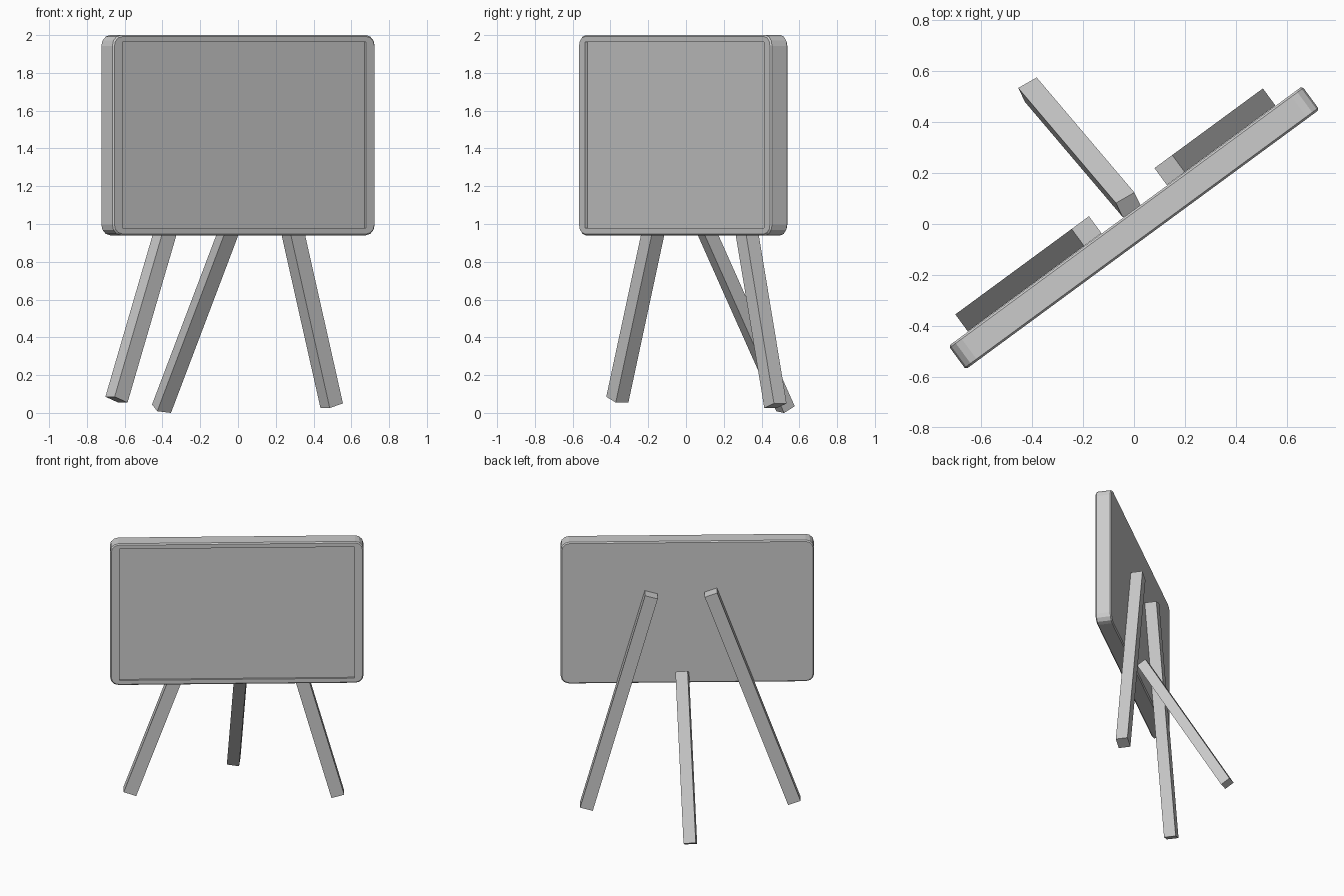
import bpy, bmesh, math
from mathutils import Matrix, Vector

if "Cube" in bpy.data.objects:
    bpy.data.objects.remove(bpy.data.objects["Cube"])

ANG = math.radians(36.3)
PLACE = Matrix.Translation((0.0, -0.015, 0)) @ Matrix.Rotation(ANG, 4, 'Z')
L, T, Z0, Z1 = 1.724, 0.114, 0.94, 2.0    # board length, thickness, bottom, top


def box(name, size, matrix, corner=0, edge=0):
    bm = bmesh.new()
    bmesh.ops.create_cube(bm, size=1, matrix=Matrix.Diagonal((*size, 1)))
    if corner:   # round the four outline corners
        es = [e for e in bm.edges
              if abs((e.verts[0].co - e.verts[1].co).normalized().y) > 0.9]
        bmesh.ops.bevel(bm, geom=es, offset=corner, segments=3, profile=0.5,
                        affect='EDGES')
    if edge:     # soften front and back rims
        es = [e for e in bm.edges
              if abs(e.verts[0].co.y - e.verts[1].co.y) < 1e-5]
        bmesh.ops.bevel(bm, geom=es, offset=edge, segments=1, affect='EDGES')
    bmesh.ops.transform(bm, matrix=matrix, verts=bm.verts)
    bmesh.ops.recalc_face_normals(bm, faces=bm.faces)
    me = bpy.data.meshes.new(name)
    bm.to_mesh(me)
    bm.free()
    ob = bpy.data.objects.new(name, me)
    bpy.context.collection.objects.link(ob)
    return ob


def beam(name, bottom, top, side, w, d):
    """Square-cut bar between two points, width along side."""
    a, b = Vector(bottom), Vector(top)
    z = (b - a).normalized()
    x = Vector(side)
    x = (x - z * x.dot(z)).normalized()
    y = z.cross(x)
    m = Matrix((x, y, z)).transposed().to_4x4()
    return box(name, (w, d, (b - a).length),
               Matrix.Translation((a + b) / 2) @ m)


# Board with a shallow recessed front panel
board = box("board", (L, T, Z1 - Z0),
            PLACE @ Matrix.Translation((0, 0, (Z0 + Z1) / 2)), 0.058, 0.008)
cutter = box("panel_cutter", (1.6, 0.1, 0.985),
             PLACE @ Matrix.Translation((0, -T / 2 - 0.05 + 0.016, 1.47)))
cutter.hide_render = True
cut = board.modifiers.new("recess", 'BOOLEAN')
cut.operation = 'DIFFERENCE'
cut.solver = 'EXACT'
cut.object = cutter
bpy.context.view_layer.objects.active = board
board.select_set(True)
bpy.ops.object.modifier_apply(modifier="recess")
bpy.data.objects.remove(cutter)

# Two splayed legs lying flat against the back of the board
u = PLACE.to_3x3() @ Vector((1, 0, 0))
for name, (u0, z0), (u1, z1) in (
        ("left_leg", (-0.725, 0.070), (-0.158, 1.635)),
        ("right_leg", (0.689, 0.038), (0.247, 1.623))):
    beam(name, PLACE @ Vector((u0, 0.1, z0)), PLACE @ Vector((u1, 0.1, z1)),
         u, 0.09, 0.083)

# Rear prop leg
beam("rear_leg", (-0.405, 0.527, 0.022), (-0.021, 0.075, 1.035),
     (0.87, 0.49, -0.1), 0.084, 0.072)
